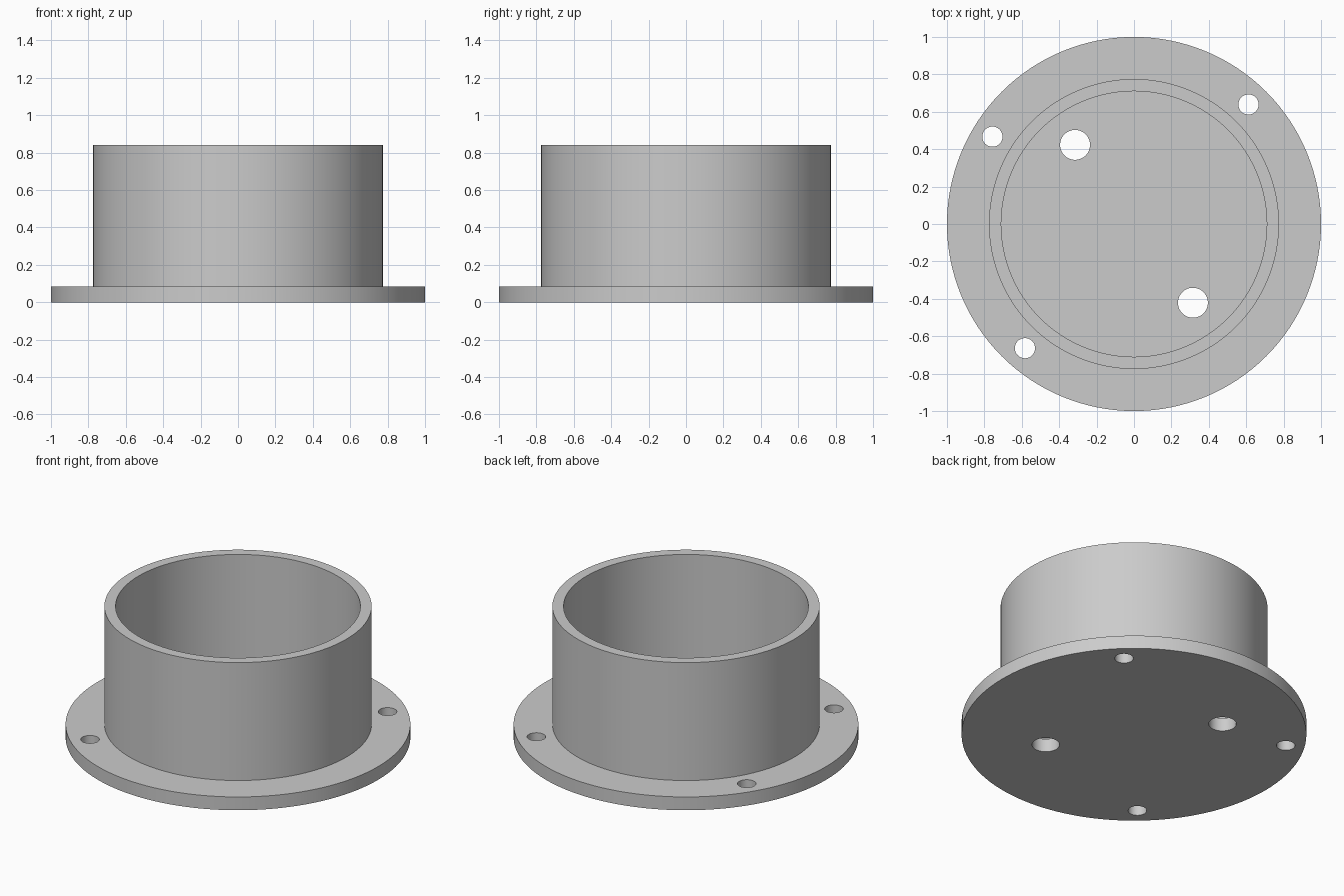
import bpy
import math

cube = bpy.data.objects.get("Cube")
if cube:
    bpy.data.objects.remove(cube, do_unlink=True)

FLANGE_R, FLANGE_H = 1.0, 0.085
TUBE_R, BORE_R, TOP = 0.775, 0.71, 0.84
SCREW_R, PORT_R = 0.054, 0.08

# One plain grey for the whole model
grey = bpy.data.materials.new("plain grey")
grey.use_nodes = True
grey.diffuse_color = (0.6, 0.6, 0.6, 1)
grey.node_tree.nodes["Principled BSDF"].inputs["Base Color"].default_value = (0.6, 0.6, 0.6, 1)


def cylinder(name, radius, bottom, top, x=0, y=0, sides=128):
    bpy.ops.mesh.primitive_cylinder_add(
        vertices=sides, radius=radius, depth=top - bottom,
        location=(x, y, (bottom + top) / 2))
    obj = bpy.context.object
    obj.name = name
    obj.data.materials.append(grey)
    return obj


def cut(body, cutter):
    mod = body.modifiers.new("cut", 'BOOLEAN')
    mod.operation = 'DIFFERENCE'
    mod.solver = 'EXACT'
    mod.object = cutter
    cutter.hide_render = True
    bpy.context.view_layer.objects.active = body
    bpy.ops.object.modifier_apply(modifier=mod.name)
    bpy.data.objects.remove(cutter, do_unlink=True)


def smooth(obj):
    bpy.ops.object.select_all(action='DESELECT')
    obj.select_set(True)
    bpy.context.view_layer.objects.active = obj
    bpy.ops.object.shade_smooth_by_angle(angle=math.radians(30))


# Flange disc, which also closes the bottom of the cup
flange = cylinder("flange", FLANGE_R, 0, FLANGE_H)

# Three screw holes in the rim and two ports in the floor
holes = [(-0.757, 0.467, SCREW_R), (0.612, 0.639, SCREW_R), (-0.583, -0.664, SCREW_R),
         (-0.315, 0.423, PORT_R), (0.315, -0.421, PORT_R)]
for x, y, radius in holes:
    cut(flange, cylinder("hole_cutter", radius, -0.1, 0.2, x, y, 48))
smooth(flange)

# Open tube wall standing on the flange
tube = cylinder("tube_wall", TUBE_R, FLANGE_H - 0.01, TOP)
cut(tube, cylinder("bore_cutter", BORE_R, -0.1, TOP + 0.1))
smooth(tube)
